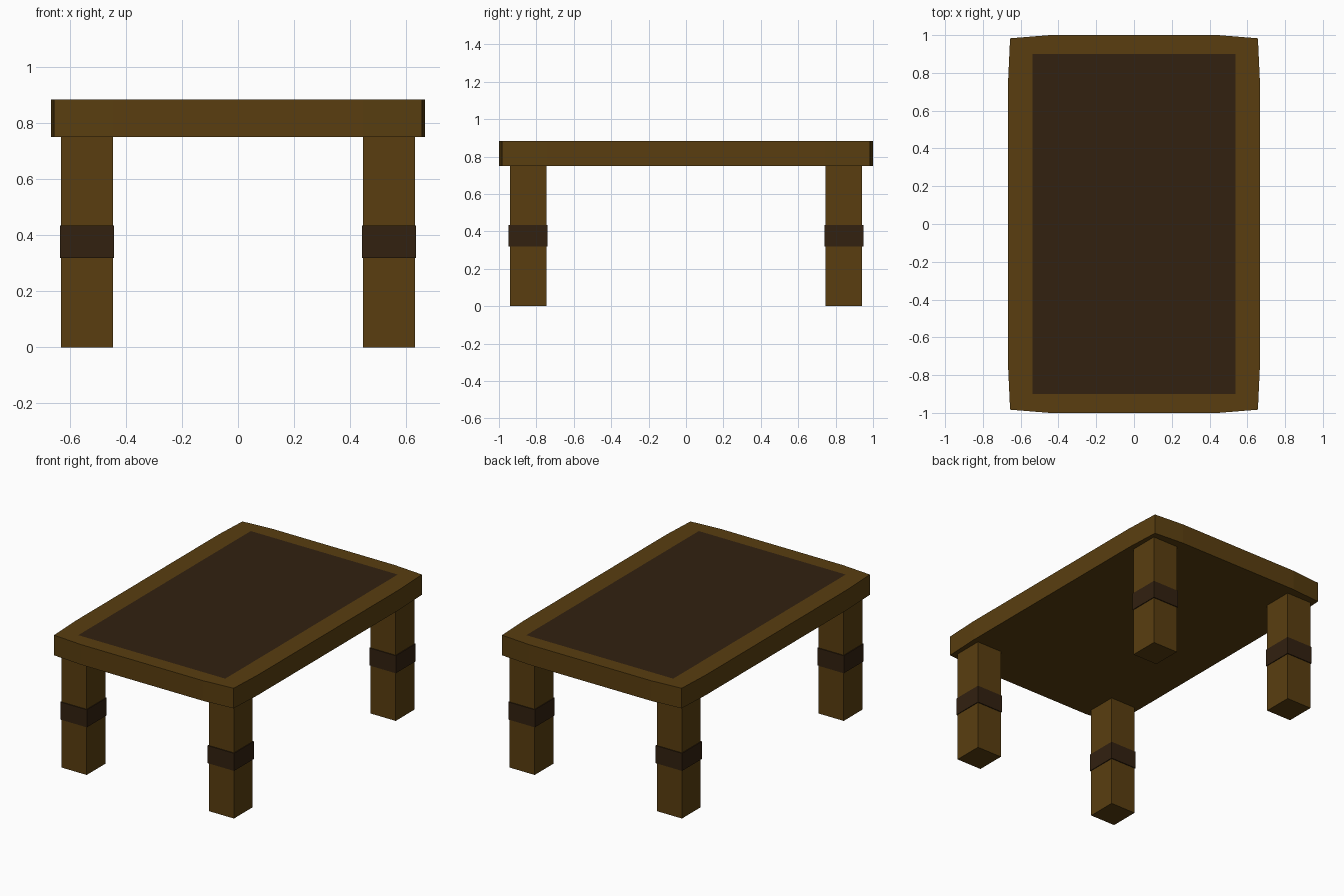
import bpy

if "Cube" in bpy.data.objects:
    bpy.data.objects.remove(bpy.data.objects["Cube"])


def material(name, color):
    m = bpy.data.materials.new(name)
    m.diffuse_color = color
    m.use_nodes = True
    m.node_tree.nodes["Principled BSDF"].inputs["Base Color"].default_value = m.diffuse_color
    return m


oak = material("oak_wood", (0.10, 0.048, 0.005, 1))
dark = material("dark_wood", (0.032, 0.015, 0.005, 1))


def mesh_object(name, verts, faces, mat):
    me = bpy.data.meshes.new(name)
    me.from_pydata(verts, [], faces)
    me.materials.append(mat)
    ob = bpy.data.objects.new(name, me)
    bpy.context.collection.objects.link(ob)
    return ob


def box(name, x0, x1, y0, y1, z0, z1, mat):
    verts = [(x, y, z) for z in (z0, z1)
             for x, y in ((x0, y0), (x1, y0), (x1, y1), (x0, y1))]
    faces = [(3, 2, 1, 0), (4, 5, 6, 7)]
    faces += [(i, (i + 1) % 4, (i + 1) % 4 + 4, i + 4) for i in range(4)]
    return mesh_object(name, verts, faces, mat)


# Table top: slightly bowed outline, counter-clockwise from the front left corner
Z0, Z1 = 0.75, 0.883
CX, CY = 0.656, 0.983      # corners
BX, BY = 0.446, 0.746      # where the bowed edges become straight
MX, MY = 0.667, 1.0        # widest extents
outline = [(-CX, -CY), (-BX, -MY), (BX, -MY),
           (CX, -CY), (MX, -BY), (MX, BY),
           (CX, CY), (BX, MY), (-BX, MY),
           (-CX, CY), (-MX, BY), (-MX, -BY)]
IX, IY = 0.537, 0.90       # inlaid panel half size
inner = [(-IX, -IY), (IX, -IY), (IX, IY), (-IX, IY)]

n = len(outline)
verts = [(x, y, z) for z in (Z0, Z1) for x, y in outline]
verts += [(x, y, Z1) for x, y in inner]
faces = [tuple(reversed(range(n)))]
faces += [(i, (i + 1) % n, (i + 1) % n + n, i + n) for i in range(n)]
# Border strips around the inlay, one per side
for s in range(4):
    edge = [n + (3 * s + k) % n for k in range(4)]
    faces.append((*edge, 2 * n + (s + 1) % 4, 2 * n + s))
mesh_object("table_top", verts, faces, oak)

# Flush dark inlay
mesh_object("top_inlay", [(x, y, Z1) for x, y in inner], [(0, 1, 2, 3)], dark)

# Legs with a dark band around each
for sy, depth in ((-1, "front"), (1, "back")):
    for sx, side in ((-1, "left"), (1, "right")):
        cx, cy = sx * 0.538, sy * 0.844
        for part, hx, hy, z0, z1, mat in (
                ("leg", 0.092, 0.098, 0, Z0, oak),
                ("leg_band", 0.097, 0.104, 0.318, 0.434, dark)):
            box(f"{depth}_{side}_{part}", cx - hx, cx + hx,
                cy - hy, cy + hy, z0, z1, mat)
